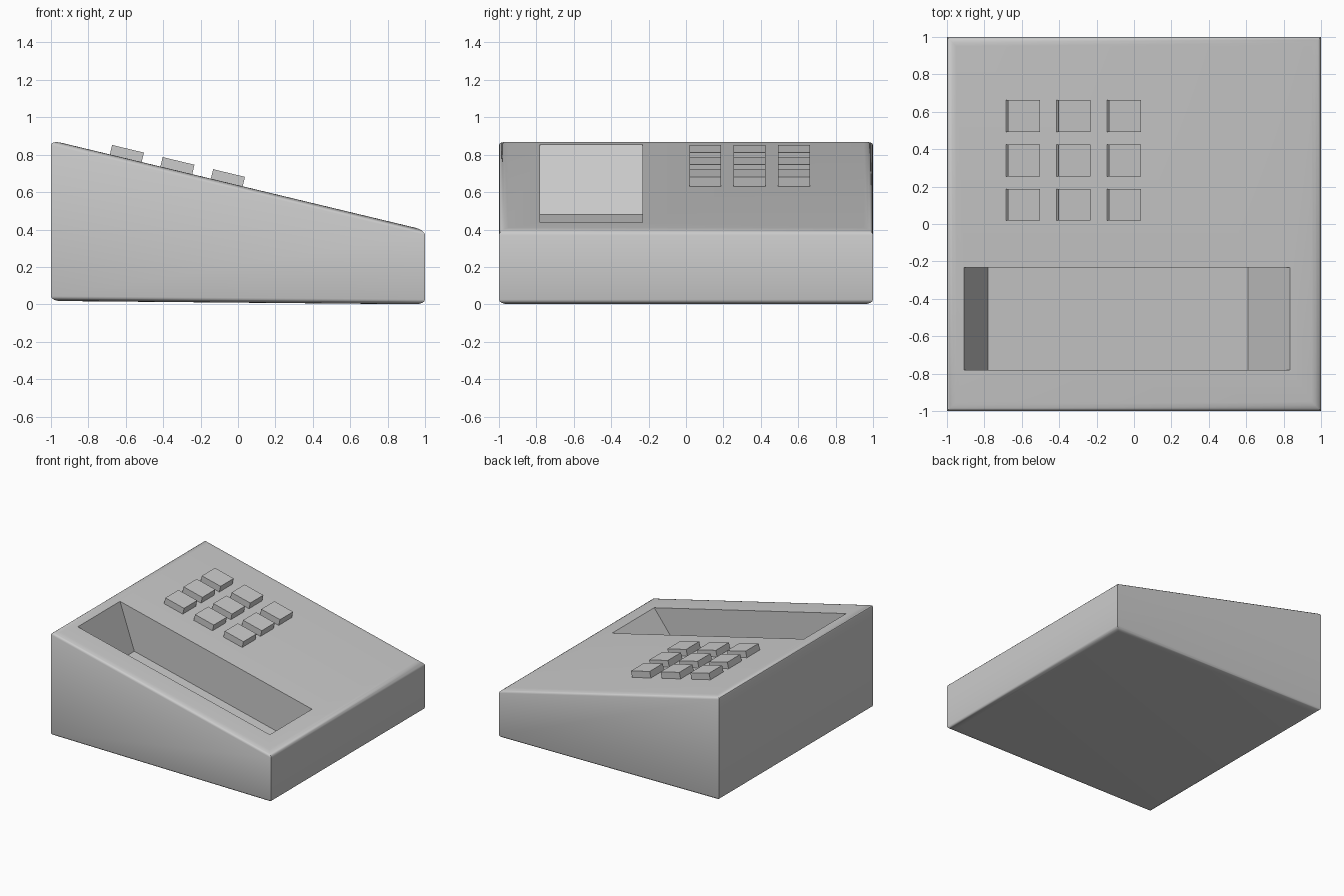
import bpy, bmesh, math
from mathutils import Matrix

if "Cube" in bpy.data.objects:
    bpy.data.objects.remove(bpy.data.objects["Cube"])

SLOPE = -0.24


def top_z(x):
    return 0.637 + SLOPE * x


def base_z(x):
    return 0.009 * (1 - x)


def make_object(name, bm):
    bmesh.ops.recalc_face_normals(bm, faces=bm.faces)
    mesh = bpy.data.meshes.new(name)
    bm.to_mesh(mesh)
    bm.free()
    obj = bpy.data.objects.new(name, mesh)
    bpy.context.collection.objects.link(obj)
    return obj


def bridge(bm, a, b):
    n = len(a)
    for i in range(n):
        bm.faces.new((a[i], a[(i + 1) % n], b[(i + 1) % n], b[i]))


# Wedge housing: stacked square rings with softened top and bottom rims
bm = bmesh.new()
STEPS, WIDE, DROP = 4, 0.05, 0.026
rings = []
for plane, side in ((base_z, 1), (top_z, -1)):
    arc = []
    for k in range(STEPS + 1):
        a = math.pi / 2 * k / STEPS
        s = 1 - WIDE * (1 - math.sin(a))
        off = side * DROP * (1 - math.cos(a))
        arc.append([bm.verts.new((x * s, y * s, plane(x * s) + off))
                    for x, y in ((-1, -1), (1, -1), (1, 1), (-1, 1))])
    rings += arc if side == 1 else arc[::-1]
for lower, upper in zip(rings, rings[1:]):
    bridge(bm, lower, upper)
bm.faces.new(rings[0])
bm.faces.new(rings[-1])
housing = make_object("housing", bm)

# Handset recess: floor parallel to the sloped top, slanted end walls
bm = bmesh.new()
profile = [(-0.975, 1.043), (-0.78, 0.48), (0.61, 0.146), (0.947, 0.581)]
near, far = ([bm.verts.new((x, y, z)) for x, z in profile] for y in (-0.78, -0.232))
bridge(bm, near, far)
bm.faces.new(near)
bm.faces.new(far)
cutter = make_object("recess_cutter", bm)
cutter.hide_render = True

bpy.context.view_layer.objects.active = housing
housing.select_set(True)
cut = housing.modifiers.new("recess", 'BOOLEAN')
cut.operation = 'DIFFERENCE'
cut.solver = 'EXACT'
cut.object = cutter
bpy.ops.object.modifier_apply(modifier=cut.name)
bpy.data.objects.remove(cutter)
bpy.ops.object.shade_smooth_by_angle(angle=math.radians(35))

# Keypad: three by three flat keys standing square to the sloped top
KEY, RISE, SINK = 0.175, 0.052, 0.03
tilt = Matrix.Rotation(-math.atan(SLOPE), 4, 'Y')
for col, x in enumerate((-0.60, -0.33, -0.06)):
    for row, y in enumerate((0.103, 0.34, 0.577)):
        bm = bmesh.new()
        bmesh.ops.create_cube(bm, size=1)
        bmesh.ops.scale(bm, vec=(KEY, 0.17, RISE + SINK), verts=bm.verts)
        bmesh.ops.translate(bm, vec=(0, 0, (RISE - SINK) / 2), verts=bm.verts)
        key = make_object(f"key_{row}_{col}", bm)
        key.matrix_world = Matrix.Translation((x, y, top_z(x))) @ tilt
